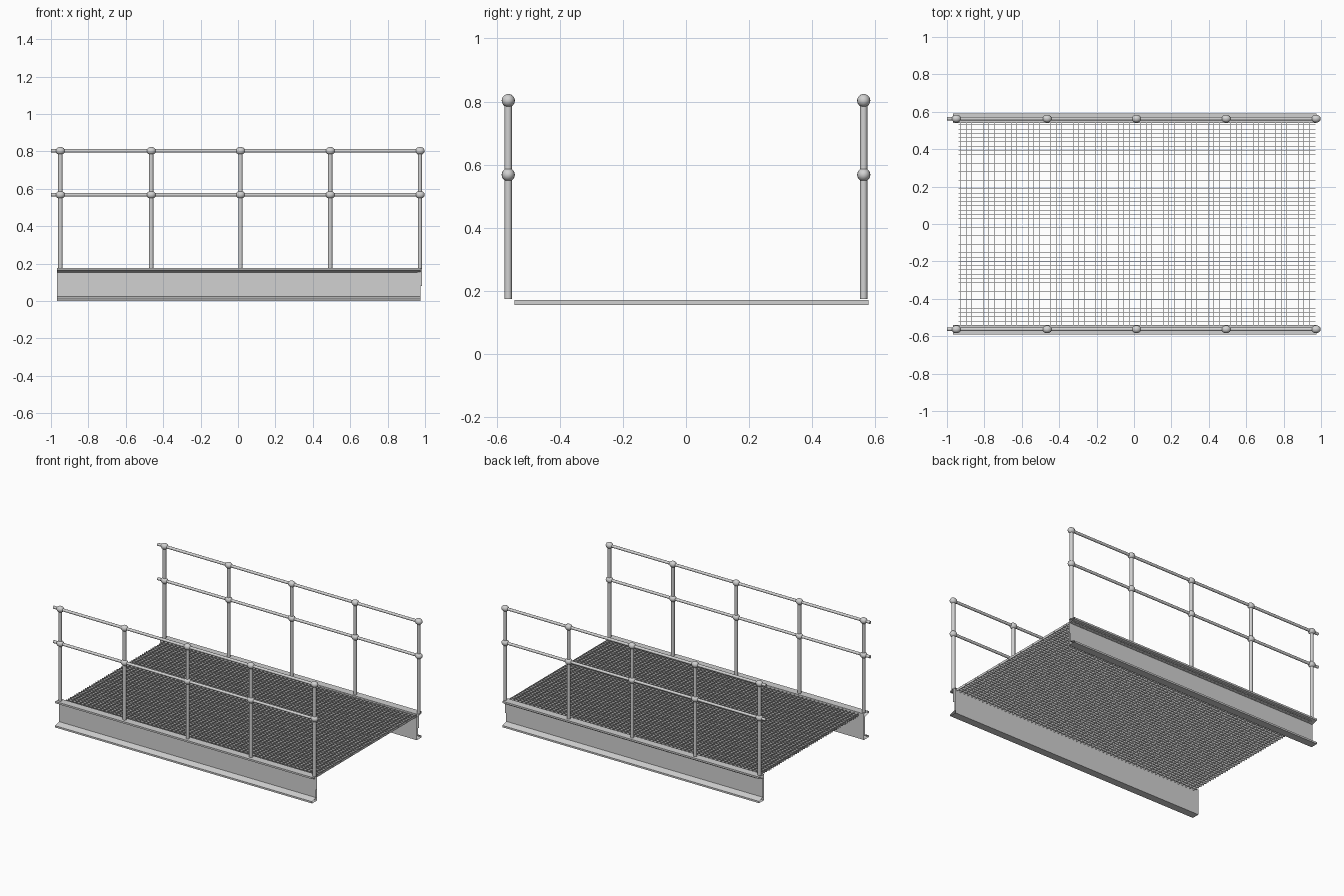
import bpy
import bmesh
from mathutils import Matrix, Vector

cube = bpy.data.objects.get("Cube")
if cube:
    bpy.data.objects.remove(cube, do_unlink=True)

steel = bpy.data.materials.new("galvanised_grey")
steel.use_nodes = True
GREY = (0.64, 0.64, 0.64, 1)
steel.diffuse_color = GREY
steel.node_tree.nodes["Principled BSDF"].inputs["Base Color"].default_value = GREY

POST_X = [-0.95, -0.464, 0.013, 0.493, 0.973]
RAIL_Z = [0.568, 0.803]
RAIL_Y = 0.563
DECK_Z = 0.163


def finish(name, bm, smooth=False):
    mesh = bpy.data.meshes.new(name)
    bm.to_mesh(mesh)
    bm.free()
    mesh.materials.append(steel)
    ob = bpy.data.objects.new(name, mesh)
    bpy.context.collection.objects.link(ob)
    if smooth:
        bpy.ops.object.select_all(action="DESELECT")
        ob.select_set(True)
        bpy.context.view_layer.objects.active = ob
        bpy.ops.object.shade_smooth_by_angle()
    return ob


def tube(bm, start, end, radius):
    start, end = Vector(start), Vector(end)
    axis = end - start
    turn = axis.to_track_quat("Z", "Y").to_matrix().to_4x4()
    bmesh.ops.create_cone(bm, cap_ends=True, segments=16, radius1=radius,
                          radius2=radius, depth=axis.length,
                          matrix=Matrix.Translation((start + end) / 2) @ turn)


def bar(bm, centre, size):
    bmesh.ops.create_cube(bm, size=1, matrix=Matrix.Translation(centre)
                          @ Matrix.Diagonal((*size, 1)))


# Channel section: web on the inside, tapered flanges pointing outwards
half = [(0.54, 0), (0.592, 0), (0.592, 0.012), (0.55, 0.024)]
section = half + [(y, 0.178 - z) for y, z in reversed(half)]


def side_beam(name, side):
    bm = bmesh.new()
    ends = [[bm.verts.new((x, side * y, z)) for y, z in section]
            for x in (-0.968, 0.975)]
    n = len(section)
    for i in range(n):
        j = (i + 1) % n
        bm.faces.new((ends[0][i], ends[0][j], ends[1][j], ends[1][i]))
    # Thin end tab beside the last post
    tab = [(0.96, 0.08), (0.984, 0.08), (0.984, 0.178), (0.96, 0.178)]
    bm.faces.new([bm.verts.new((x, side * 0.552, z)) for x, z in tab])
    bmesh.ops.recalc_face_normals(bm, faces=bm.faces)
    finish(name, bm)


def handrail(label, side):
    y = side * RAIL_Y
    # Posts standing on the upper flange
    bm = bmesh.new()
    for x in POST_X:
        tube(bm, (x, y, 0.175), (x, y, RAIL_Z[1]), 0.0115)
    finish(label + "_posts", bm, True)
    # Horizontal rails overhanging at one end
    bm = bmesh.new()
    for z in RAIL_Z:
        tube(bm, (-1, y, z), (POST_X[-1], y, z), 0.0095)
    finish(label + "_rails", bm, True)
    # Ball joints
    bm = bmesh.new()
    for x in POST_X:
        for z in RAIL_Z:
            bmesh.ops.create_uvsphere(
                bm, u_segments=16, v_segments=10, radius=0.021,
                matrix=Matrix.Translation((x, y, z)) @ Matrix.Diagonal((1.2, 1, 1, 1)))
    finish(label + "_ball_joints", bm, True)


for label, side in (("front", -1), ("back", 1)):
    side_beam(label + "_beam", side)
    handrail(label, side)

# Open grating: bars along the walkway and bars across it
X0, X1, Y0, Y1 = -0.937, 0.97, -0.544, 0.578
bm = bmesh.new()
rows, columns = 50, 64
for i in range(rows):
    y = Y0 + 0.002 + (Y1 - Y0 - 0.004) * i / (rows - 1)
    bar(bm, ((X0 + X1) / 2, y, DECK_Z), (X1 - X0, 0.002, 0.016))
finish("grating_long_bars", bm)

bm = bmesh.new()
for i in range(columns):
    x = X0 + 0.01 + (X1 - X0 - 0.012) * i / (columns - 1)
    bar(bm, (x, (Y0 + Y1) / 2, DECK_Z), (0.002, Y1 - Y0, 0.016))
finish("grating_cross_bars", bm)
